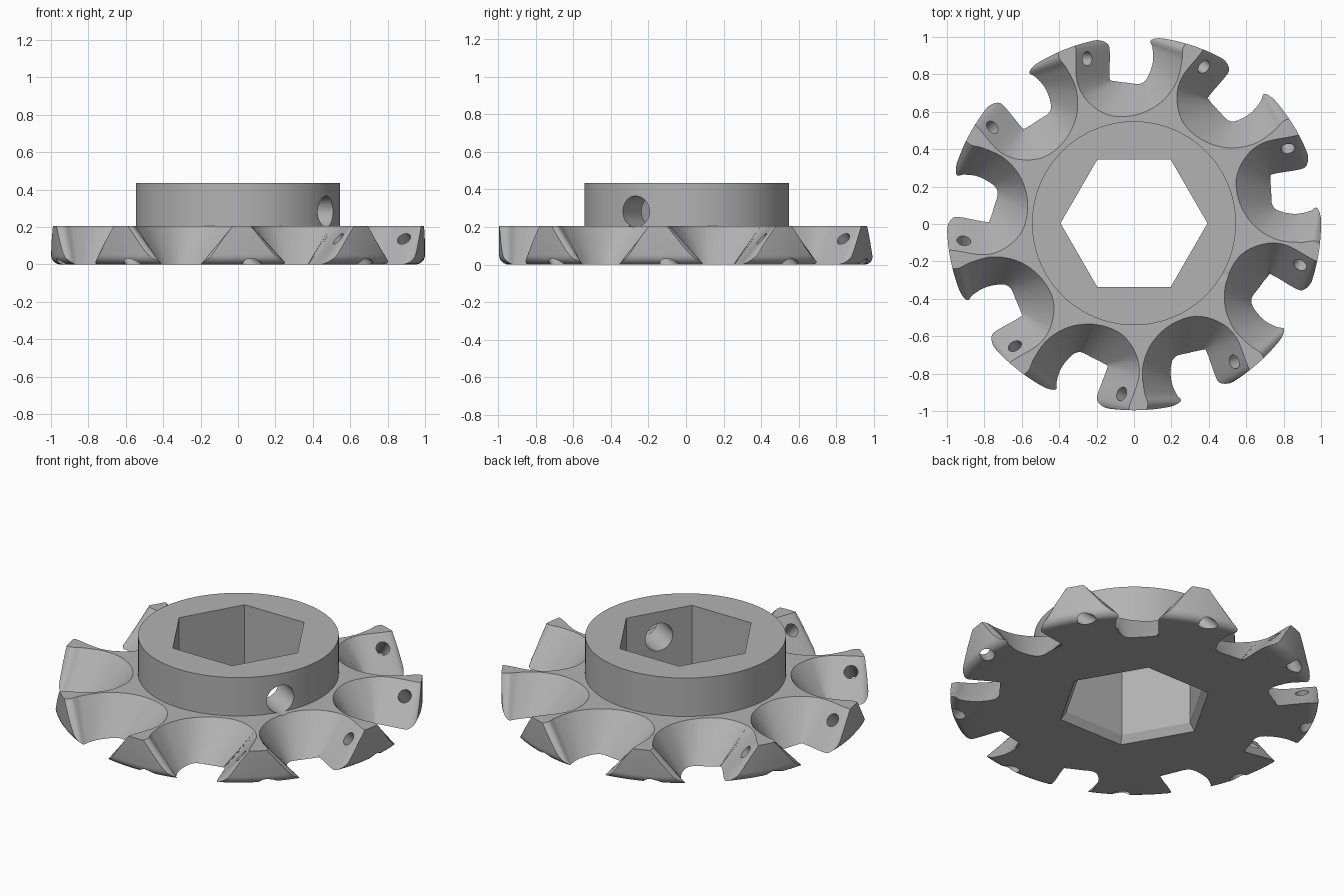
import bpy, bmesh, math
from mathutils import Vector, Matrix
from mathutils.geometry import interpolate_bezier

if "Cube" in bpy.data.objects:
    bpy.data.objects.remove(bpy.data.objects["Cube"])

TEETH = 9
PLATE = 0.205
HUB_TOP = 0.435

steel = bpy.data.materials.new("grey_steel")
steel.use_nodes = True
GREY = (0.45, 0.45, 0.45, 1)
steel.diffuse_color = GREY
steel.node_tree.nodes["Principled BSDF"].inputs["Base Color"].default_value = GREY


def make_object(name, bm):
    bmesh.ops.recalc_face_normals(bm, faces=bm.faces)
    mesh = bpy.data.meshes.new(name)
    bm.to_mesh(mesh)
    bm.free()
    mesh.materials.append(steel)
    ob = bpy.data.objects.new(name, mesh)
    bpy.context.collection.objects.link(ob)
    return ob


def loft(name, rings):
    """Closed solid through rings that have equal point counts."""
    bm = bmesh.new()
    loops = [[bm.verts.new(p) for p in ring] for ring in rings]
    n = len(loops[0])
    for a, b in zip(loops, loops[1:]):
        for i in range(n):
            j = (i + 1) % n
            bm.faces.new((a[i], a[j], b[j], b[i]))
    bm.faces.new(loops[0][::-1])
    bm.faces.new(loops[-1])
    return make_object(name, bm)


def circle(r, z, n, turn=0.0):
    return [(r * math.cos(turn + math.tau * i / n),
             r * math.sin(turn + math.tau * i / n), z) for i in range(n)]


def rod(name, start, end, r, n=32):
    start, end = Vector(start), Vector(end)
    rot = (end - start).to_track_quat('Z', 'Y').to_matrix().to_4x4()
    m = Matrix.Translation(start) @ rot
    length = (end - start).length
    return loft(name, [[m @ Vector(p) for p in circle(r, z, n)] for z in (0, length)])


def smooth_path(points, steps=5):
    """Curve passing through the given points."""
    pts = [Vector(p) for p in points]
    out = []
    for i in range(len(pts) - 1):
        a, b = pts[i], pts[i + 1]
        before, after = pts[max(i - 1, 0)], pts[min(i + 2, len(pts) - 1)]
        out += interpolate_bezier(a, a + (b - before) / 6, b - (after - a) / 6, b, steps + 1)[:-1]
    return out + [pts[-1]]


def cut(target, cutter):
    cutter.hide_render = True
    mod = target.modifiers.new("cut", 'BOOLEAN')
    mod.operation = 'DIFFERENCE'
    mod.solver = 'EXACT'
    mod.object = cutter
    bpy.context.view_layer.objects.active = target
    bpy.ops.object.modifier_apply(modifier=mod.name)
    bpy.data.objects.remove(cutter)


# Toothed plate with rounded lower rim, and the hub on top
FILLET = 0.05
profile = [(1 - FILLET + FILLET * math.sin(a), FILLET - FILLET * math.cos(a))
           for a in [math.radians(15 * k) for k in range(7)]]
profile += [(1, PLATE), (0.545, PLATE), (0.545, HUB_TOP)]
body = loft("cutter_body", [circle(r, z, 144) for r, z in profile])

# Flared tooth gap: matching outlines at the underside and at the plate top
low = [(-0.2, 1.15), (-0.2, 1.01), (-0.15, 0.975), (-0.13, 0.93), (-0.13, 0.775),
       (-0.11, 0.762), (-0.04, 0.752), (0.03, 0.745), (0.07, 0.777),
       (0.1, 0.86), (0.098, 0.94), (0.08, 0.985), (0.14, 1.02), (0.14, 1.15)]
high = [(-0.34, 1.15), (-0.34, 0.99), (-0.315, 0.95), (-0.31, 0.91), (-0.305, 0.76),
        (-0.25, 0.655), (-0.14, 0.58), (0.0, 0.577), (0.13, 0.635),
        (0.22, 0.74), (0.255, 0.86), (0.26, 0.93), (0.285, 0.99), (0.285, 1.15)]
low, high = smooth_path(low), smooth_path(high)


def gap_ring(z):
    return [(*a.lerp(b, z / PLATE), z) for a, b in zip(low, high)]


for i in range(TEETH):
    turn = Matrix.Rotation(math.tau * i / TEETH, 4, 'Z')
    gap = loft("gap_cutter", [gap_ring(-0.03), gap_ring(PLATE + 0.01)])
    gap.data.transform(turn)
    cut(body, gap)

# Slanted hole through each tooth, square to its flat flank
for i in range(TEETH):
    turn = Matrix.Rotation(math.tau * i / TEETH, 4, 'Z')
    centre, axis = Vector((-0.25, 0.88, 0.137)), Vector((-0.75, 0, -0.66))
    hole = rod("tooth_hole_cutter", centre - axis * 0.15, centre + axis * 0.35, 0.038, 24)
    hole.data.transform(turn)
    cut(body, hole)

# Hexagonal bore with a chamfered mouth underneath
bore = [(0.462, -0.045), (0.426, 0), (0.393, 0.042), (0.393, HUB_TOP + 0.1)]
cut(body, loft("bore_cutter", [circle(r, z, 6) for r, z in bore]))

# Set screw hole through one side of the hub
side = Vector((math.cos(math.radians(-30)), math.sin(math.radians(-30)), 0))
up = Vector((0, 0, 0.283))
cut(body, rod("screw_hole_cutter", side * 0.2 + up, side * 0.7 + up, 0.082, 48))

body.location.y = 0.004
bpy.ops.object.select_all(action='DESELECT')
body.select_set(True)
bpy.context.view_layer.objects.active = body
bpy.ops.object.shade_smooth_by_angle(angle=math.radians(30))
